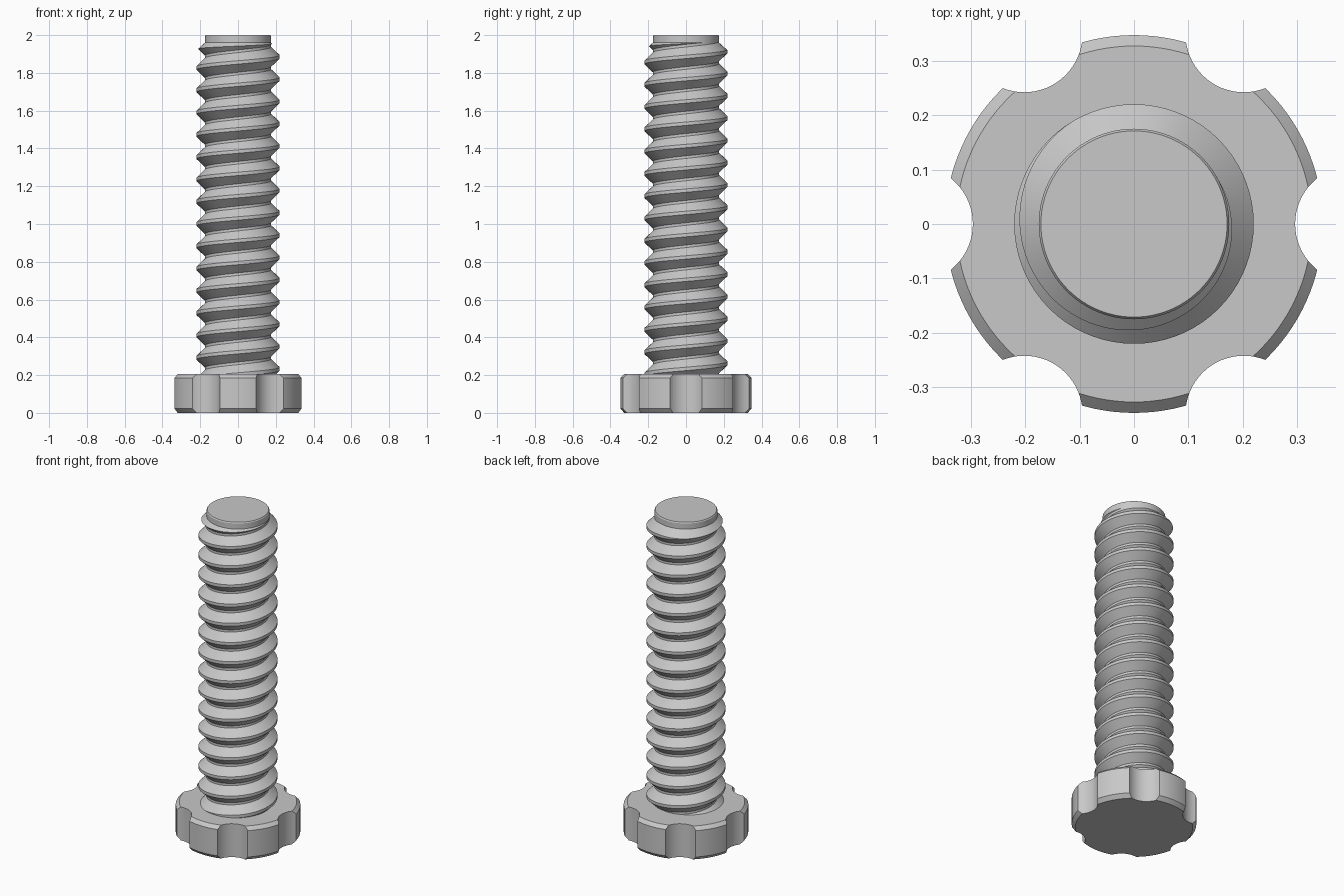
import bpy, bmesh
from math import cos, sin, pi, tau, radians
from mathutils import Matrix

if "Cube" in bpy.data.objects:
    bpy.data.objects.remove(bpy.data.objects["Cube"])

ROOT, CREST, PITCH = 0.175, 0.22, 0.118
HEAD_TOP, THREAD_TOP, TOP = 0.205, 1.96, 2.0

steel = bpy.data.materials.new("grey steel")
steel.use_nodes = True
grey = (0.58, 0.58, 0.58, 1)
steel.diffuse_color = grey
steel.node_tree.nodes["Principled BSDF"].inputs["Base Color"].default_value = grey


def make(name, bm):
    bmesh.ops.recalc_face_normals(bm, faces=bm.faces)
    mesh = bpy.data.meshes.new(name)
    bm.to_mesh(mesh)
    bm.free()
    mesh.materials.append(steel)
    obj = bpy.data.objects.new(name, mesh)
    bpy.context.collection.objects.link(obj)
    return obj


def activate(obj):
    bpy.ops.object.select_all(action='DESELECT')
    obj.select_set(True)
    bpy.context.view_layer.objects.active = obj


def smooth(obj):
    activate(obj)
    bpy.ops.object.shade_smooth_by_angle(angle=radians(25))


def bridge(bm, rings):
    """Join successive vertex rings and cap both ends."""
    n = len(rings[0])
    for a, b in zip(rings, rings[1:]):
        for i in range(n):
            j = (i + 1) % n
            bm.faces.new((a[i], a[j], b[j], b[i]))
    bm.faces.new(rings[0])
    bm.faces.new(rings[-1])


def lathe(name, profile, segments=96):
    bm = bmesh.new()
    bridge(bm, [[bm.verts.new((r * cos(tau * i / segments),
                               r * sin(tau * i / segments), z))
                 for i in range(segments)] for r, z in profile])
    return make(name, bm)


# Head: chamfered disc with six scalloped grip notches
R, C = 0.347, 0.02
head = lathe("head", [(R - C, 0), (R, C + 0.003),
                      (R, HEAD_TOP - C), (R - C, HEAD_TOP)], 120)
bm = bmesh.new()
for k in range(6):
    a = k * pi / 3
    bmesh.ops.create_cone(
        bm, cap_ends=True, segments=64, radius1=0.107, radius2=0.107, depth=1,
        matrix=Matrix.Translation((0.403 * cos(a), 0.403 * sin(a), 0)))
cutter = make("notch_cutter", bm)
cutter.hide_render = True
cut = head.modifiers.new("notches", 'BOOLEAN')
cut.operation = 'DIFFERENCE'
cut.solver = 'EXACT'
cut.object = cutter
activate(head)
bpy.ops.object.modifier_apply(modifier=cut.name)
bpy.data.objects.remove(cutter)
smooth(head)

# Shank: rod at the root diameter with a slightly broken top edge
shank = lathe("shank", [(ROOT, 0.1), (ROOT, TOP - 0.006), (ROOT - 0.004, TOP)])
smooth(shank)

# Thread: right-handed trapezoid ridge, fading out in its last turn
STEPS = 72
CREST_HALF, ROOT_HALF = 0.009, 0.054
BASE_TURN, END_TURN = -15, 1.08
TAPER = 0.34            # turn at which the ridge starts to fade
bm = bmesh.new()
rings = []
for s in range(round((END_TURN - BASE_TURN) * STEPS) + 1):
    turn = BASE_TURN + s / STEPS
    fade = min(1, max(0, (END_TURN - turn) / (END_TURN - TAPER)))
    crest = ROOT + (CREST - ROOT) * fade
    mid = 1.885 + PITCH * turn
    ring = []
    for r, dz in ((ROOT - 0.002, -ROOT_HALF), (crest, -CREST_HALF),
                  (crest, CREST_HALF), (ROOT - 0.002, ROOT_HALF)):
        z = min(mid + dz, THREAD_TOP - 0.9 * (r - ROOT))
        ring.append(bm.verts.new((r * cos(tau * turn), r * sin(tau * turn), max(z, 0.1))))
    rings.append(ring)
bridge(bm, rings)
smooth(make("thread", bm))
